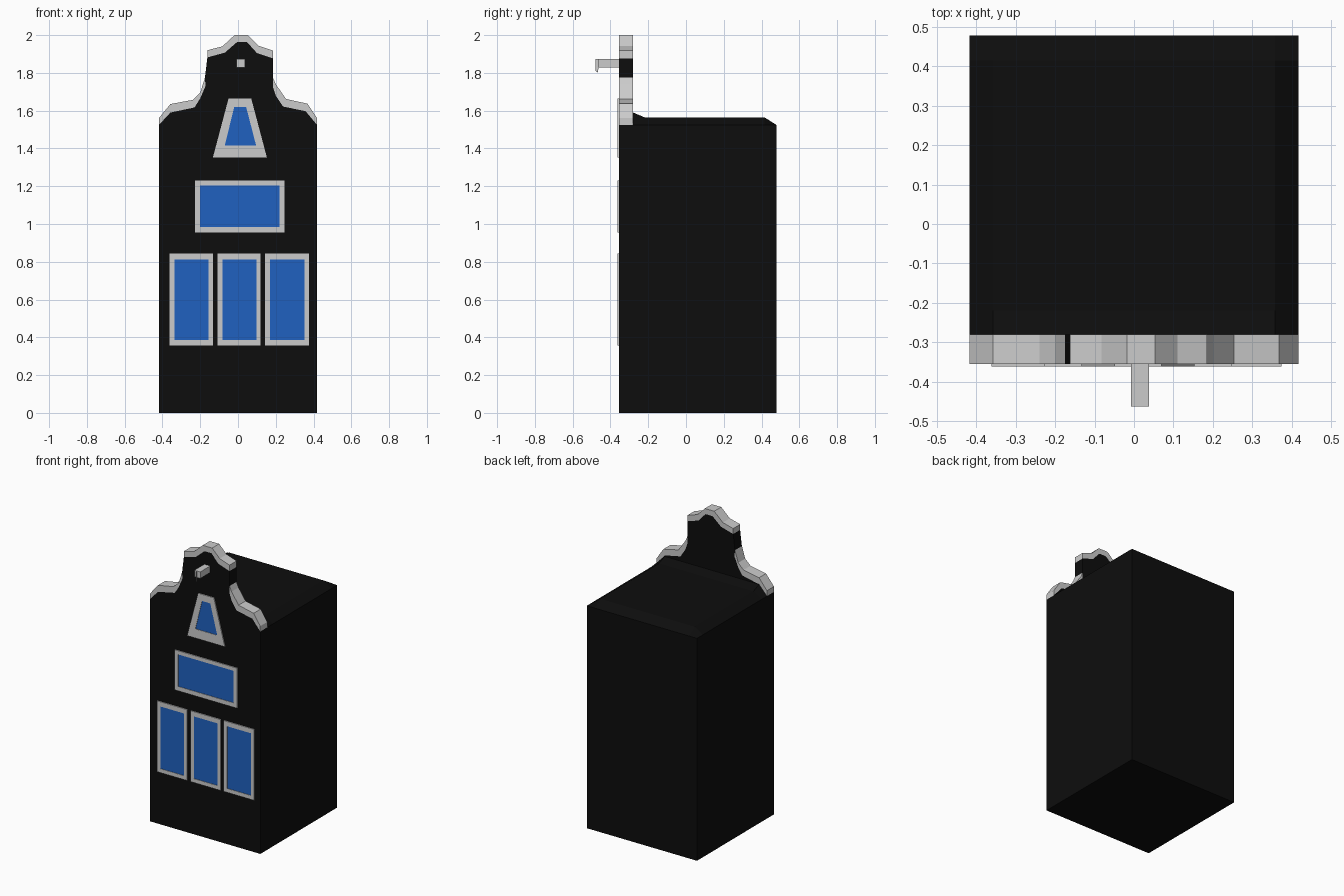
import bpy
import bmesh

if "Cube" in bpy.data.objects:
    bpy.data.objects.remove(bpy.data.objects["Cube"])


def material(name, rgb):
    m = bpy.data.materials.new(name)
    m.diffuse_color = (*rgb, 1)
    m.use_nodes = True
    m.node_tree.nodes["Principled BSDF"].inputs["Base Color"].default_value = m.diffuse_color
    return m


BLACK = material("black_brick", (0.004, 0.004, 0.004))
BLUE = material("blue_glass", (0.014, 0.12, 0.53))
FRONT, BACK = -0.355, -0.28


def make(name, verts, faces, mat=None):
    me = bpy.data.meshes.new(name)
    me.from_pydata(verts, [], faces)
    bm = bmesh.new()
    bm.from_mesh(me)
    bmesh.ops.recalc_face_normals(bm, faces=bm.faces)
    bm.to_mesh(me)
    bm.free()
    ob = bpy.data.objects.new(name, me)
    bpy.context.collection.objects.link(ob)
    if mat:
        me.materials.append(mat)
    return ob


def prism(name, pts, y0, y1, mat=None):
    """Extrude an (x, z) outline along y."""
    n = len(pts)
    verts = [(x, y, z) for y in (y0, y1) for x, z in pts]
    faces = [list(range(n)), list(range(n, 2 * n))]
    faces += [[i, (i + 1) % n, n + (i + 1) % n, n + i] for i in range(n)]
    return make(name, verts, faces, mat)


# House body: six-point cross-section lofted front to back, with low hipped roof
W, S, EAVE = 0.418, 0.358, 1.525
rings = [(FRONT, EAVE), (BACK, 1.59), (-0.22, 1.565), (0.415, 1.565), (0.478, EAVE)]
verts = []
for y, z in rings:
    verts += [(-W, y, 0), (-W, y, EAVE), (-S, y, z), (S, y, z), (W, y, EAVE), (W, y, 0)]
faces = [[0, 1, 2, 3, 4, 5], list(range(24, 30))]
for r in range(len(rings) - 1):
    for i in range(6):
        j = (i + 1) % 6
        faces.append([r * 6 + i, r * 6 + j, r * 6 + 6 + j, r * 6 + 6 + i])
make("house_body", verts, faces, BLACK)

# Trim profiles: outer and inner edges of the shoulders and the crown
left_out = [(-W, 1.562), (-S, 1.635), (-0.24, 1.657), (-0.2, 1.695), (-0.175, 1.775)]
left_in = [(-W, EAVE), (-S, 1.59), (-0.23, 1.617), (-0.2, 1.665), (-0.172, 1.73)]
right_out = [(W, 1.562), (S + 0.01, 1.637), (0.254, 1.662), (0.2, 1.74), (0.185, 1.775)]
right_in = [(W, EAVE), (S, 1.597), (0.238, 1.622), (0.2, 1.68), (0.185, 1.725)]
crown_out = [(-0.162, 1.92), (-0.083, 1.94), (-0.018, 2.0), (0.053, 2.0), (0.11, 1.943), (0.185, 1.918)]
crown_in = [(-0.162, 1.882), (-0.07, 1.907), (-0.005, 1.963), (0.048, 1.963), (0.1, 1.905), (0.185, 1.877)]

# Gable wall standing above the eaves
prism("gable_wall", left_in + [left_out[-1]] + crown_in + [right_out[-1]] + right_in[::-1],
      FRONT, BACK, BLACK)
for name, a, b in (("left_shoulder_trim", left_out, left_in),
                   ("right_shoulder_trim", right_out, right_in),
                   ("crown_trim", crown_out, crown_in)):
    prism(name, a + b[::-1], FRONT - 0.001, BACK)


def window(name, outer, inner):
    """Frame ring plus glass; each given as bottom x0, x1, top x0, x1, z0, z1."""
    def quad(q):
        return [(q[0], q[4]), (q[1], q[4]), (q[3], q[5]), (q[2], q[5])]
    o, i = quad(outer), quad(inner)
    v = [(x, y, z) for y in (FRONT, -0.362) for ring in (o, i) for x, z in ring]
    f = []
    for k in range(4):
        n = (k + 1) % 4
        f += [[8 + k, 8 + n, 12 + n, 12 + k], [k, n, 8 + n, 8 + k],
              [4 + k, 4 + n, 12 + n, 12 + k]]
    make(name + "_frame", v, f)
    make(name + "_glass", [(x, -0.359, z) for x, z in i], [[0, 1, 2, 3]], BLUE)


# Windows
for name, x0, x1 in (("lower_left", -0.362, -0.133), ("lower_middle", -0.108, 0.12),
                     ("lower_right", 0.143, 0.375)):
    a, b = x0 + 0.027, x1 - 0.023
    window(name + "_window", (x0, x1, x0, x1, 0.358, 0.844), (a, b, a, b, 0.385, 0.812))
window("middle_window", (-0.227, 0.247, -0.227, 0.247, 0.955, 1.23),
       (-0.2, 0.22, -0.2, 0.22, 0.985, 1.205))
window("attic_window", (-0.133, 0.153, -0.05, 0.07, 1.352, 1.665),
       (-0.07, 0.096, -0.02, 0.043, 1.415, 1.62))

# Hoist beam with a thin hook plate at its tip
bx = [(-0.007, 1.828), (0.038, 1.828), (0.038, 1.873), (-0.007, 1.873)]
prism("hoist_beam", bx, -0.463, FRONT)
hook = [(-0.463, 1.873), (-0.478, 1.873), (-0.478, 1.81), (-0.467, 1.802), (-0.463, 1.828)]
make("hoist_hook", [(0.015, y, z) for y, z in hook], [[0, 1, 2, 3, 4]])
